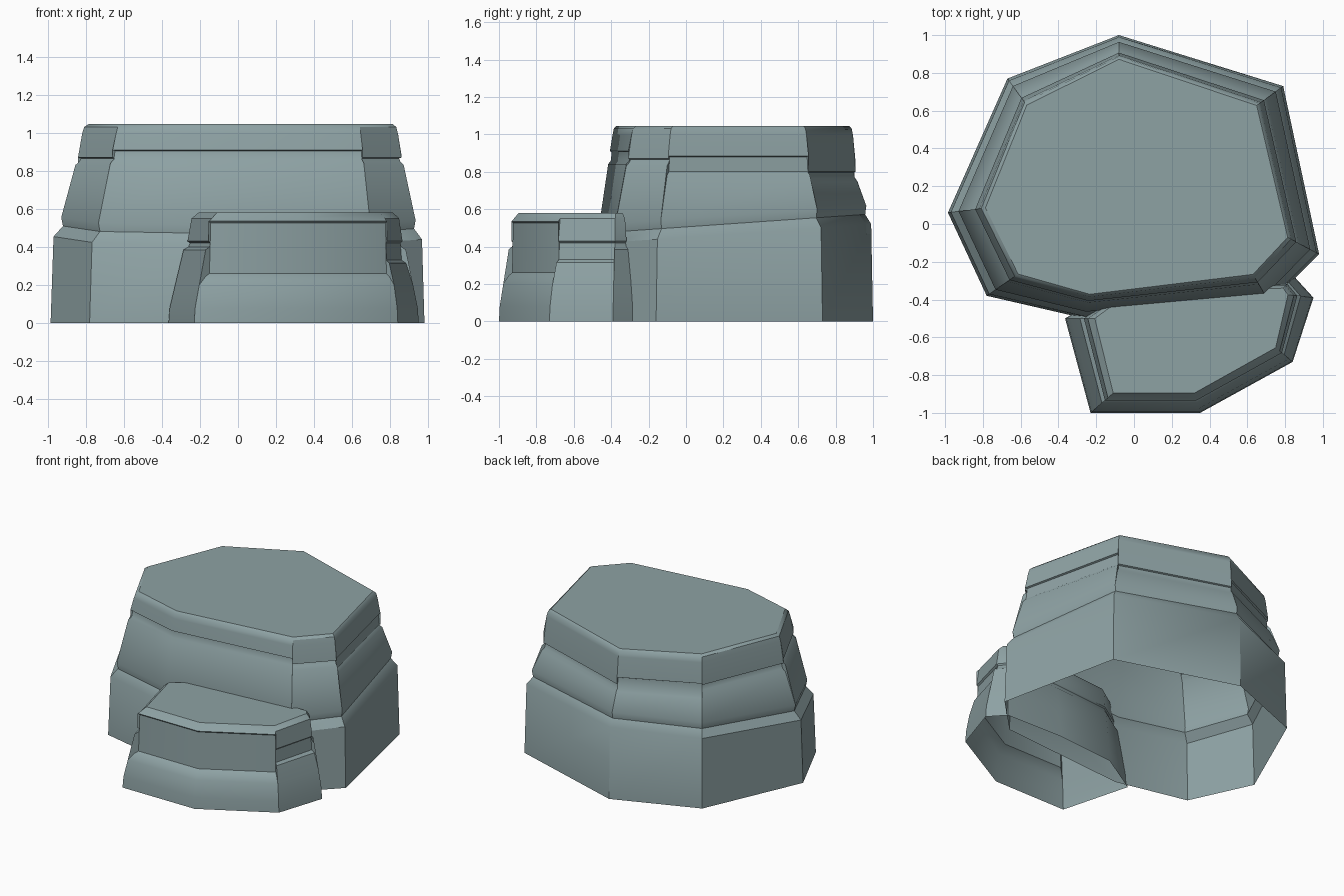
import bpy, bmesh, math

if "Cube" in bpy.data.objects:
    bpy.data.objects.remove(bpy.data.objects["Cube"])

stone = bpy.data.materials.new("blue_grey_stone")
stone.diffuse_color = (0.27, 0.36, 0.37, 1)
stone.use_nodes = True
stone.node_tree.nodes["Principled BSDF"].inputs["Base Color"].default_value = stone.diffuse_color


def rock(name, low, high, levels, steps, angle):
    """Open-bottomed rock: rings blended between two outlines.
    levels: (blend, height function(x, y, face step)).
    Each corner has one point per adjoining side, so the step height can differ per side."""
    bm = bmesh.new()
    n = len(low)
    rings = []
    for t, height in levels:
        ring = []
        for i in range(n):
            for k in (i, (i + 1) % n):
                x, y = (low[k][a] + (high[k][a] - low[k][a]) * t for a in (0, 1))
                ring.append(bm.verts.new((x, y, height(x, y, steps[i]))))
        rings.append(ring)
    for lower, upper in zip(rings, rings[1:]):
        for j in range(2 * n):
            k = (j + 1) % (2 * n)
            bm.faces.new((lower[j], lower[k], upper[k], upper[j]))
    bm.faces.new(rings[-1])
    bmesh.ops.remove_doubles(bm, verts=bm.verts, dist=0.0005)
    bmesh.ops.recalc_face_normals(bm, faces=bm.faces)
    mesh = bpy.data.meshes.new(name)
    bm.to_mesh(mesh)
    bm.free()
    mesh.materials.append(stone)
    ob = bpy.data.objects.new(name, mesh)
    bpy.context.collection.objects.link(ob)
    bpy.ops.object.select_all(action='DESELECT')
    ob.select_set(True)
    bpy.context.view_layer.objects.active = ob
    bpy.ops.object.shade_smooth_by_angle(angle=math.radians(angle))


def flat(z):
    return lambda x, y, s: z


def tilt(z):
    return lambda x, y, s: z + 0.07 * y


def step(index, offset):
    return lambda x, y, s: s[index] + offset


# Large boulder: tilted lower ledge, stepped upper ledge, bevelled flat top
rock("large_rock",
     [(-.08, 1), (-.67, .77), (-.985, .06), (-.78, -.38),
      (-.26, -.5), (.72, -.42), (.98, -.16), (.79, .73)],
     [(-.08, .9), (-.59, .66), (-.83, .08), (-.65, -.29),
      (-.24, -.4), (.65, -.3), (.85, -.09), (.68, .65)],
     [(0, flat(0)), (.1, tilt(.45)), (.42, tilt(.505)), (.36, tilt(.55)),
      (.84, step(0, -.02)), (.98, step(0, 0)), (1.03, step(1, -.005)),
      (.93, step(1, 0)), (1.07, flat(.995)), (1.14, flat(1.03)), (1.28, flat(1.045))],
     [(.77, .85), (.8, .84), (.85, .87), (.86, .91),
      (.86, .91), (.85, .87), (.80, .885), (.765, .80)], 35)

# Small boulder leaning on the front, with a tall flat cut on its front sides
rock("small_rock",
     [(-.23, -1), (.35, -1), (.84, -.73), (.95, -.39),
      (.85, -.28), (.4, -.27), (-.05, -.31), (-.365, -.5)],
     [(-.15, -.93), (.33, -.93), (.78, -.68), (.86, -.38),
      (.81, -.32), (.4, -.32), (-.05, -.36), (-.26, -.5)],
     [(0, flat(0)), (.06, flat(.08)), (.33, flat(.2)),
      (.75, step(0, -.015)), (1, step(0, 0)), (1.08, step(1, -.01)),
      (.95, step(1, 0)), (1.15, flat(.55)), (1.5, flat(.58))],
     [(.26, .535), (.26, .535), (.33, .43)] + [(.4, .43)] * 5, 35)
